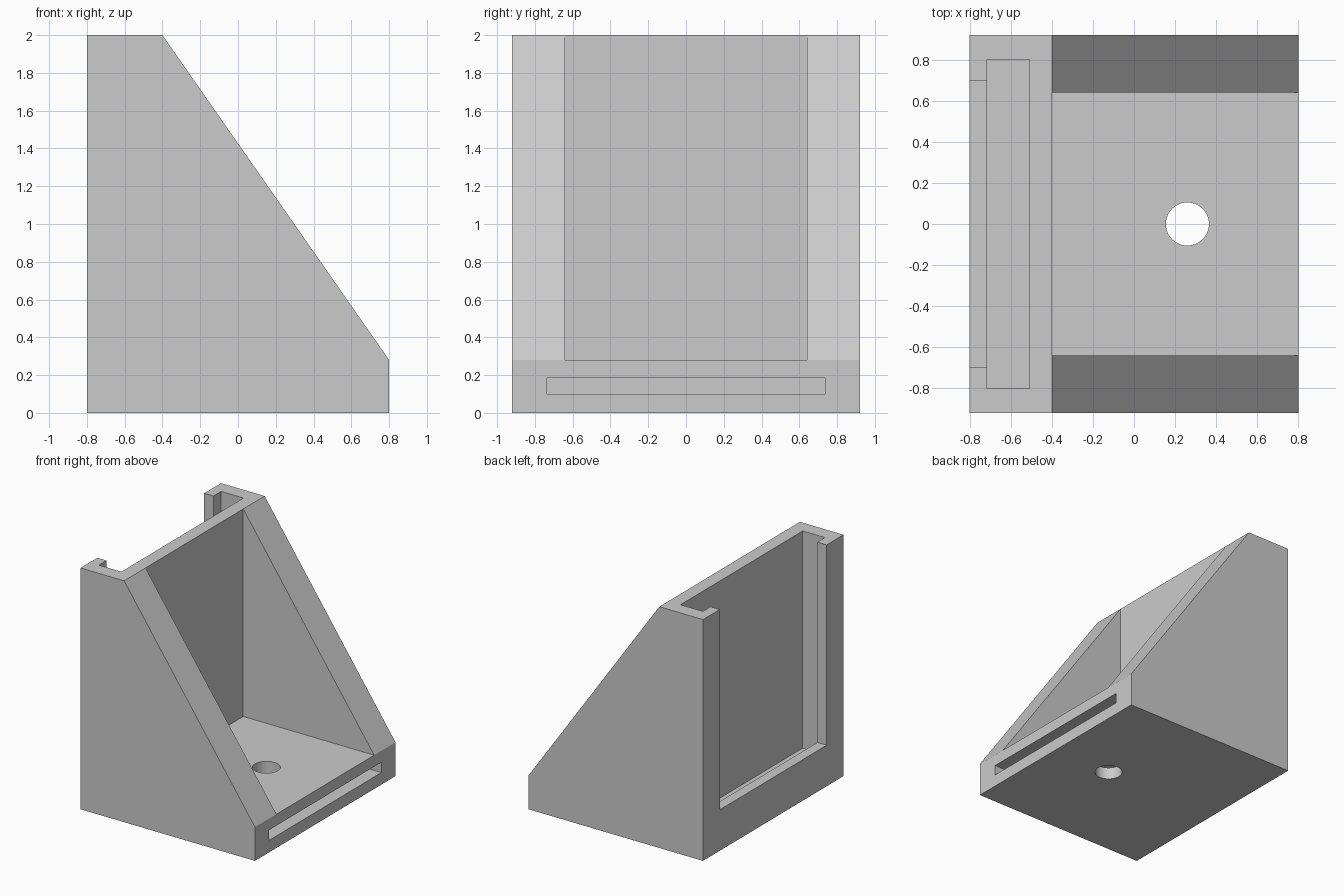
import bpy
import bmesh

default = bpy.data.objects.get("Cube")
if default:
    bpy.data.objects.remove(default, do_unlink=True)

grey = bpy.data.materials.new("plain_grey")
grey.use_nodes = True
COLOUR = (0.6, 0.6, 0.6, 1)
grey.diffuse_color = COLOUR
grey.node_tree.nodes["Principled BSDF"].inputs["Base Color"].default_value = COLOUR


def prism(name, profile, half_width):
    """Extrude an x-z profile symmetrically along y."""
    bm = bmesh.new()
    face = bm.faces.new([bm.verts.new((x, -half_width, z)) for x, z in profile])
    new = bmesh.ops.extrude_face_region(bm, geom=[face])["geom"]
    verts = [v for v in new if isinstance(v, bmesh.types.BMVert)]
    bmesh.ops.translate(bm, verts=verts, vec=(0, 2 * half_width, 0))
    bmesh.ops.recalc_face_normals(bm, faces=bm.faces)
    mesh = bpy.data.meshes.new(name)
    bm.to_mesh(mesh)
    bm.free()
    mesh.materials.append(grey)
    obj = bpy.data.objects.new(name, mesh)
    bpy.context.collection.objects.link(obj)
    return obj


def block(name, x0, x1, z0, z1, half_width):
    return prism(name, [(x0, z0), (x1, z0), (x1, z1), (x0, z1)], half_width)


def carve(target, cutter):
    """Subtract the cutter and discard it."""
    mod = target.modifiers.new(cutter.name, "BOOLEAN")
    mod.operation = "DIFFERENCE"
    mod.solver = "EXACT"
    mod.object = cutter
    bpy.context.view_layer.objects.active = target
    bpy.ops.object.modifier_apply(modifier=mod.name)
    bpy.data.objects.remove(cutter, do_unlink=True)


# Wedge-shaped bracket body
bracket = prism("bracket_body",
                [(-0.8, 0), (0.8, 0), (0.8, 0.28), (-0.4, 2), (-0.8, 2)], 0.92)

# Open bay between the two sloping side walls
carve(bracket, block("open_bay", -0.4, 1, 0.28, 2.2, 0.64))
# Panel channel, open at the top, and the window in front of it
carve(bracket, block("panel_channel", -0.715, -0.51, 0.2, 2.2, 0.8))
carve(bracket, block("panel_window", -1, -0.7, 0.34, 2.2, 0.7))
# Flat slot running into the base
carve(bracket, block("base_slot", -0.3, 1, 0.1, 0.185, 0.735))

# Round hole through the base
bpy.ops.mesh.primitive_cylinder_add(vertices=48, radius=0.105, depth=0.8,
                                    location=(0.26, 0, 0.14))
hole = bpy.context.object
hole.name = "base_hole"
hole.data.materials.append(grey)
carve(bracket, hole)

# Smooth hole wall, crisp edges elsewhere
bpy.ops.object.select_all(action="DESELECT")
bracket.select_set(True)
bpy.context.view_layer.objects.active = bracket
bpy.ops.object.shade_smooth_by_angle(angle=0.5)
